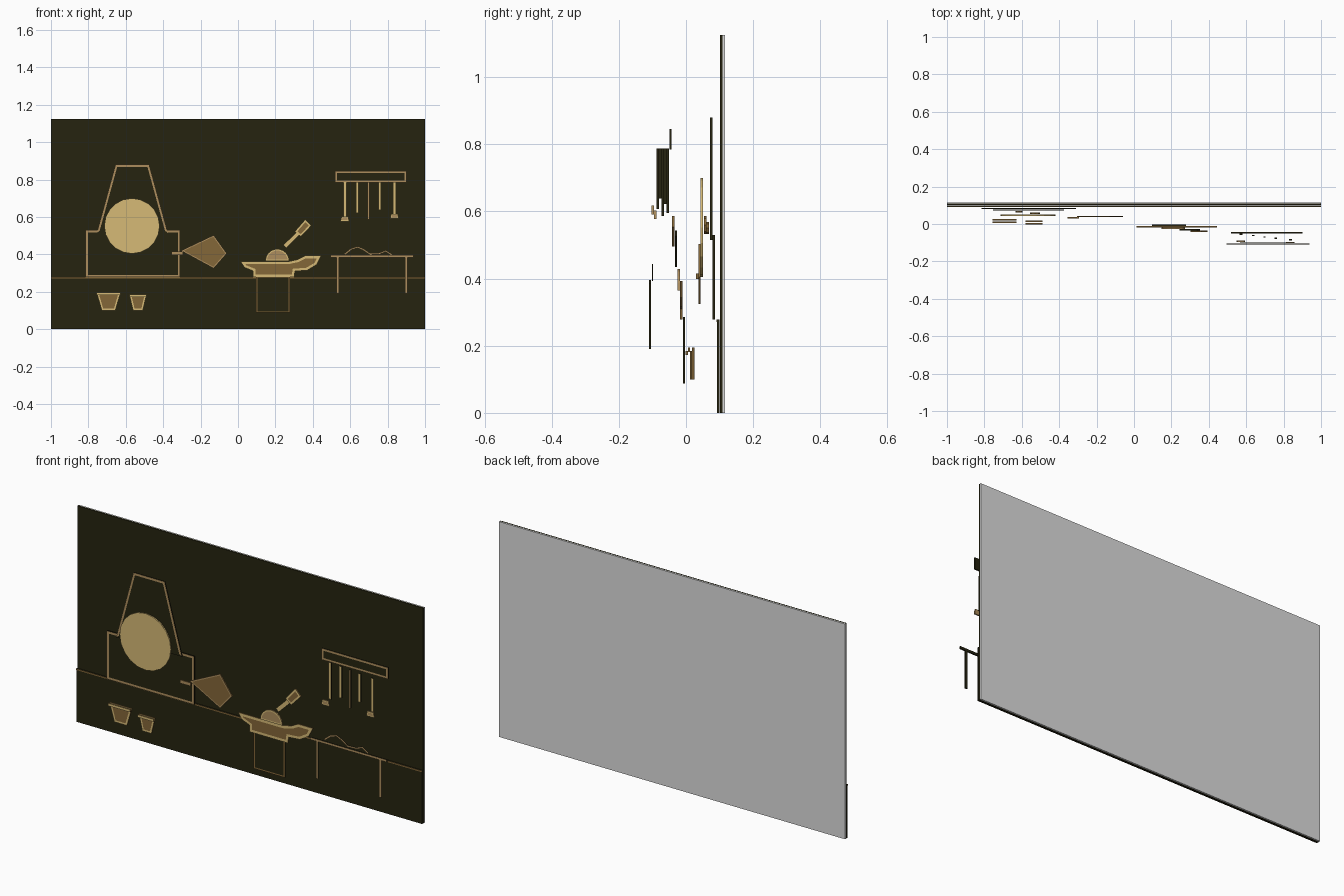
import bpy, bmesh, math
from mathutils import Vector

cube = bpy.data.objects.get("Cube")
if cube:
    bpy.data.objects.remove(cube, do_unlink=True)


def material(name, rgb):
    m = bpy.data.materials.new(name)
    m.use_nodes = True
    m.diffuse_color = (*rgb, 1)
    node = m.node_tree.nodes["Principled BSDF"]
    node.inputs["Base Color"].default_value = (*rgb, 1)
    node.inputs["Roughness"].default_value = 0.9
    return m


DARK = material("dark olive", (0.019, 0.017, 0.005))
BROWN = material("brown", (0.23, 0.135, 0.04))
TAN = material("tan", (0.42, 0.27, 0.11))
GOLD = material("pale gold", (0.67, 0.49, 0.18))
GREY = material("backing grey", (0.72, 0.72, 0.72))
T = 0.007  # plate thickness


def plate(name, pts, y, fill, edge=None, width=0.0, side=None, open_base=False, thick=T):
    """Flat upright plate from an (x, z) outline, with an optional front border."""
    bm = bmesh.new()
    front = bm.faces.new([bm.verts.new((x, y - thick / 2, z)) for x, z in pts])
    ext = bmesh.ops.extrude_face_region(bm, geom=[front], use_keep_orig=True)
    verts = [g for g in ext["geom"] if isinstance(g, bmesh.types.BMVert)]
    bmesh.ops.translate(bm, verts=verts, vec=(0, thick, 0))
    bmesh.ops.recalc_face_normals(bm, faces=bm.faces)
    # slots: 0 front fill, 1 border, 2 sides and back
    for f in bm.faces:
        f.material_index = 0 if f is front else 2
    if edge:
        ring = bmesh.ops.inset_region(bm, faces=[front], thickness=width, use_even_offset=True)
        low = min(z for _, z in pts)
        for f in ring["faces"]:
            at_base = f.calc_center_median().z < low + width
            f.material_index = 0 if open_base and at_base else 1
    mesh = bpy.data.meshes.new(name)
    bm.to_mesh(mesh)
    bm.free()
    for m in (fill, edge or fill, side or fill):
        mesh.materials.append(m)
    ob = bpy.data.objects.new(name, mesh)
    bpy.context.collection.objects.link(ob)
    return ob


def box(x0, x1, z0, z1):
    return [(x0, z0), (x1, z0), (x1, z1), (x0, z1)]


def arc(cx, cz, r, n, start=0.0, sweep=math.tau):
    steps = n if sweep == math.tau else n - 1
    return [(cx + r * math.cos(start + sweep * i / steps),
             cz + r * math.sin(start + sweep * i / steps)) for i in range(n)]


def ribbon(path, width):
    """Outline of a band that follows a path."""
    p = [Vector(q) for q in path]
    left, right = [], []
    for i, q in enumerate(p):
        d = (p[min(i + 1, len(p) - 1)] - p[max(i - 1, 0)]).normalized()
        n = Vector((-d.y, d.x)) * width / 2
        left.append(tuple(q + n))
        right.append(tuple(q - n))
    return left + right[::-1]


# Wall, backing and floor
plate("backing", box(-1, 1, 0, 1.125), 0.112, GREY)
plate("wall", box(-1, 1, 0, 1.125), 0.105, DARK)
plate("floor", box(-1, 1, 0, 0.278), 0.096, DARK)
plate("floor_line", box(-1, 1, 0.271, 0.278), 0.092, BROWN, thick=0.002)

# Furnace: base, hood, glowing mouth and the coals behind it
plate("furnace_base", box(-0.815, -0.31, 0.278, 0.53), 0.083, DARK, TAN, 0.012, DARK)
plate("furnace_hood", [(-0.755, 0.515), (-0.375, 0.515), (-0.475, 0.88), (-0.655, 0.88)],
      0.075, DARK, TAN, 0.012, DARK, open_base=True)
plate("coal_right", arc(-0.615, 0.55, 0.018, 8), 0.065, BROWN)
plate("coal_left", arc(-0.53, 0.56, 0.027, 8), 0.057, BROWN)
plate("furnace_mouth", arc(-0.567, 0.552, 0.148, 20), 0.047, GOLD)

# Bellows
plate("bellows", [(-0.305, 0.42), (-0.13, 0.503), (-0.06, 0.405), (-0.13, 0.325)],
      0.04, BROWN, TAN, 0.007)
plate("bellows_nozzle", box(-0.355, -0.295, 0.398, 0.415), 0.033, TAN, side=BROWN)

# Buckets with rims
for name, cx, top, half, foot, y in (("large_bucket", -0.692, 0.195, 0.064, 0.036, 0.022),
                                     ("small_bucket", -0.535, 0.185, 0.046, 0.026, 0.015)):
    plate(name, [(cx - half, top), (cx + half, top), (cx + foot, 0.1), (cx - foot, 0.1)],
          y, BROWN, GOLD, 0.01)
    plate(name + "_rim", box(cx - half, cx + half, top - 0.013, top), y - 0.013, GOLD, side=BROWN)

# Anvil on its stand, with a hot dome of metal
plate("anvil_stand", box(0.097, 0.277, 0.088, 0.285), -0.006, DARK, BROWN, 0.008, DARK)
plate("anvil", [(0.013, 0.362), (0.27, 0.362), (0.32, 0.373), (0.36, 0.393), (0.445, 0.393),
                (0.42, 0.345), (0.37, 0.315), (0.305, 0.31), (0.3, 0.278), (0.08, 0.278),
                (0.08, 0.312), (0.035, 0.33)], -0.014, BROWN, GOLD, 0.014)
plate("metal_dome", arc(0.21, 0.365, 0.064, 10, 0, math.pi), -0.022, TAN, GOLD, 0.008)

# Hammer
plate("hammer_handle", ribbon([(0.25, 0.442), (0.345, 0.535)], 0.022), -0.03, GOLD, side=DARK)
plate("hammer_head", [(0.303, 0.522), (0.36, 0.587), (0.392, 0.554), (0.336, 0.495)],
      -0.038, BROWN, GOLD, 0.01)

# Tool rack with five hanging tools
plate("rack_board", box(0.518, 0.902, 0.785, 0.845), -0.046, DARK, TAN, 0.011, DARK)
tools = ((0.572, 0.595, GOLD), (0.637, 0.622, GOLD), (0.697, 0.587, TAN),
         (0.758, 0.638, GOLD), (0.837, 0.607, GOLD))
for i, (x, low, colour) in enumerate(tools):
    half = 0.007 if colour is GOLD else 0.005
    plate(f"hanging_tool_{i + 1}", box(x - half, x + half, low, 0.787),
          -0.054 - i * 0.0075, colour, side=DARK)
for name, x, low, y in (("first_tool_head", 0.572, 0.577, -0.092),
                        ("last_tool_head", 0.837, 0.591, -0.099)):
    plate(name, [(x - 0.024, low), (x + 0.022, low), (x + 0.017, low + 0.026), (x - 0.018, low + 0.026)],
          y, TAN, GOLD, 0.006)

# Table and the tongs lying on it
plate("table", [(0.495, 0.396), (0.495, 0.384), (0.527, 0.384), (0.527, 0.19), (0.539, 0.19),
                (0.539, 0.384), (0.894, 0.384), (0.894, 0.19), (0.906, 0.19), (0.906, 0.384),
                (0.937, 0.384), (0.937, 0.396)], -0.107, TAN, side=DARK)
plate("tongs", ribbon([(0.57, 0.4), (0.605, 0.428), (0.64, 0.439), (0.67, 0.426), (0.705, 0.402),
                       (0.755, 0.404), (0.79, 0.418), (0.825, 0.396)], 0.009),
      -0.1, TAN, side=DARK, thick=0.003)
